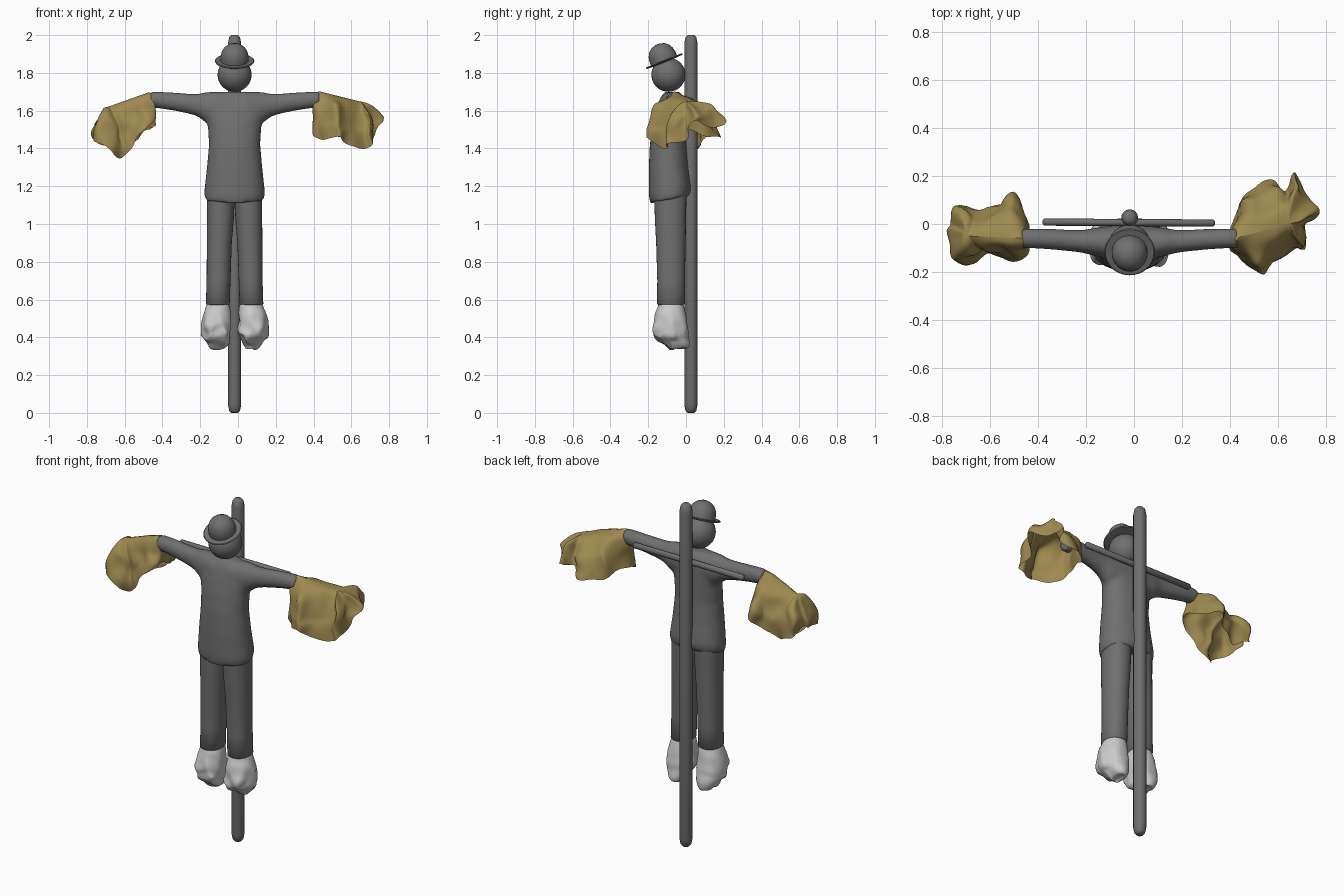
import bpy, bmesh, math
from mathutils import Vector, Matrix, noise

if "Cube" in bpy.data.objects:
    bpy.data.objects.remove(bpy.data.objects["Cube"])

MID = -0.018  # x of the post and the figure


def material(name, rgb):
    m = bpy.data.materials.new(name)
    m.diffuse_color = (*rgb, 1)
    m.use_nodes = True
    m.node_tree.nodes["Principled BSDF"].inputs["Base Color"].default_value = m.diffuse_color
    return m


DARK = material("dark_grey", (0.16, 0.16, 0.16))
PALE = material("pale_grey", (0.65, 0.65, 0.65))
STRAW = material("straw_yellow", (0.34, 0.25, 0.08))


def spline(rows, k, closed=False):
    """Catmull-Rom interpolation of number rows, k steps per span."""
    n, out = len(rows), []
    get = (lambda i: Vector(rows[i % n])) if closed else (lambda i: Vector(rows[max(0, min(n - 1, i))]))
    for i in range(n if closed else n - 1):
        p0, p1, p2, p3 = (get(i + d) for d in (-1, 0, 1, 2))
        for j in range(k):
            t = j / k
            out.append(0.5 * (2 * p1 + (p2 - p0) * t + (2 * p0 - 5 * p1 + 4 * p2 - p3) * t * t
                              + (3 * p1 - p0 - 3 * p2 + p3) * t ** 3))
    if not closed:
        out.append(Vector(rows[-1]))
    return out


def loft(bm, rings, caps=True):
    vs = [[bm.verts.new(p) for p in r] for r in rings]
    n = len(vs[0])
    for a, b in zip(vs, vs[1:]):
        for i in range(n):
            bm.faces.new((a[i], a[(i + 1) % n], b[(i + 1) % n], b[i]))
    if caps:
        bm.faces.new(vs[0][::-1])
        bm.faces.new(vs[-1])


def make(name, bm, mat, angle=50):
    bmesh.ops.remove_doubles(bm, verts=bm.verts, dist=0.0003)
    bmesh.ops.recalc_face_normals(bm, faces=bm.faces)
    me = bpy.data.meshes.new(name)
    bm.to_mesh(me)
    bm.free()
    ob = bpy.data.objects.new(name, me)
    bpy.context.collection.objects.link(ob)
    me.materials.append(mat)
    bpy.ops.object.select_all(action='DESELECT')
    ob.select_set(True)
    bpy.context.view_layer.objects.active = ob
    bpy.ops.object.shade_smooth_by_angle(angle=math.radians(angle))
    return ob


def oval(n, ra, rb, power=2.0):
    """Points of a super-ellipse."""
    pts = []
    for i in range(n):
        c, s = math.cos(2 * math.pi * i / n), math.sin(2 * math.pi * i / n)
        pts.append((ra * math.copysign(abs(c) ** (2 / power), c),
                    rb * math.copysign(abs(s) ** (2 / power), s)))
    return pts


def upright(rows, n=28, power=2.2, tilt=0.0, tilt_below=0.0):
    """Horizontal rings from rows (z, centre x, half width, y front, y back)."""
    rings = []
    for z, cx, rx, y0, y1 in rows:
        cy = (y0 + y1) / 2
        k = tilt if z < tilt_below else 0
        rings.append([(cx + a, cy + b, z + k * b) for a, b in oval(n, rx, (y1 - y0) / 2, power)])
    return rings


def lathe(profile, n=32):
    return [[(r * math.cos(2 * math.pi * i / n), r * math.sin(2 * math.pi * i / n), z)
             for i in range(n)] for r, z in profile]


# Post with tapered ends
bm = bmesh.new()
loft(bm, lathe([(0.018, 0), (0.029, 0.012), (0.035, 0.045), (0.035, 1.955), (0.029, 1.988), (0.018, 2.0)], 16))
bmesh.ops.translate(bm, verts=bm.verts, vec=(MID, 0.026, 0))
make("post", bm, DARK)

# Crossbar behind the arms
bm = bmesh.new()
loft(bm, [[(x, y + a, 1.655 + b) for a, b in oval(12, r, r * 1.15)] for x, y, r in
          [(-0.38, 0.008, 0.008), (-0.372, 0.008, 0.015), (0.328, 0.004, 0.015), (0.336, 0.004, 0.008)]])
make("crossbar", bm, DARK)

# Jacket: torso and sleeves fused into one soft skin
bm = bmesh.new()
torso = [(1.128, MID, 0.157, -0.19, 0.02), (1.17, MID, 0.161, -0.197, 0.028),
         (1.30, MID, 0.147, -0.197, 0.012), (1.42, MID, 0.136, -0.192, 0.002),
         (1.52, MID, 0.142, -0.178, 0.0), (1.60, MID, 0.165, -0.16, -0.004),
         (1.66, MID, 0.13, -0.14, -0.008), (1.70, MID, 0.07, -0.115, -0.03)]
loft(bm, upright(torso, tilt=0.18, tilt_below=1.2))
arm = [(0.05, -0.08, 1.61, 0.075, 0.09), (0.14, -0.075, 1.615, 0.06, 0.085),
       (0.20, -0.072, 1.63, 0.048, 0.06), (0.30, -0.065, 1.645, 0.044, 0.05),
       (0.40, -0.06, 1.656, 0.042, 0.045), (0.45, -0.06, 1.657, 0.041, 0.043)]
for side in (-1, 1):
    loft(bm, [[(MID + side * x, y + a, z + b) for a, b in oval(20, ry, rz)]
              for x, y, z, ry, rz in spline(arm, 4)])
jacket = make("jacket", bm, DARK)
rem = jacket.modifiers.new("fuse", 'REMESH')
rem.mode, rem.voxel_size, rem.use_smooth_shade = 'VOXEL', 0.011, True
soft = jacket.modifiers.new("soften", 'SMOOTH')
soft.factor, soft.iterations = 0.5, 8
for mod in ("fuse", "soften"):
    bpy.ops.object.modifier_apply(modifier=mod)
bpy.ops.object.shade_smooth()

# Trouser legs and stuffed feet
leg = [(0.57, 0.089, 0.056, -0.145, -0.015), (0.578, 0.089, 0.063, -0.154, -0.006),
       (0.70, 0.085, 0.063, -0.152, -0.006), (0.90, 0.081, 0.066, -0.158, -0.002),
       (1.03, 0.075, 0.071, -0.165, 0.0), (1.17, 0.072, 0.074, -0.168, 0.003)]
foot = [(0.59, 0.088, 0.053, -0.14, -0.02), (0.56, 0.089, 0.064, -0.15, -0.01),
        (0.50, 0.096, 0.075, -0.166, 0.002), (0.43, 0.098, 0.077, -0.17, 0.012),
        (0.38, 0.095, 0.062, -0.14, 0.018), (0.345, 0.092, 0.035, -0.085, 0.012),
        (0.352, 0.092, 0.012, -0.06, -0.01)]
for side, label in ((-1, "left"), (1, "right")):
    place = lambda rows: [(z, MID + side * x, r, a, b) for z, x, r, a, b in rows]
    bm = bmesh.new()
    loft(bm, upright(place(leg), 32))
    make(label + "_trouser_leg", bm, DARK)

    bm = bmesh.new()
    loft(bm, upright(spline(place(foot), 5), 48))
    for v in bm.verts:  # crumple, mostly at the lower front
        w = max(0, min(1, (0.57 - v.co.z) / 0.15)) * (1.0 if v.co.y < -0.06 else 0.4)
        v.co += noise.noise_vector(v.co * 17) * 0.022 * w
    make(label + "_foot", bm, PALE, 70)

# Head
bm = bmesh.new()
bmesh.ops.create_uvsphere(bm, u_segments=32, v_segments=20, radius=0.09,
                          matrix=Matrix.Translation((MID, -0.093, 1.79)))
make("head", bm, DARK)

# Round hat, tipped forward
bm = bmesh.new()
loft(bm, lathe([(0.07, -0.005), (0.101, -0.003), (0.105, 0.002), (0.101, 0.006), (0.074, 0.005),
                (0.074, 0.028), (0.069, 0.05), (0.057, 0.073), (0.037, 0.089), (0.014, 0.097)]))
bmesh.ops.transform(bm, verts=bm.verts,
                    matrix=Matrix.Translation((MID, -0.115, 1.861)) @ Matrix.Rotation(0.38, 4, 'X'))
make("hat", bm, DARK, 40)


# Straw hands: ragged sheets draped from a ridge down to a wavy rim
def drape(name, a, b, rim):
    a, b = Vector(a), Vector(b)
    d = b - a
    rings, steps = [], 14
    edge = spline(rim, 6, closed=True)
    for j in range(steps + 1):
        t = j / steps
        s, c = math.sin(t * math.pi / 2), math.cos(t * math.pi / 2)
        ring = []
        for p in edge:
            k = max(0, min(1, (p - a).dot(d) / d.length_squared))
            r = a + d * k
            q = Vector((r.x + (p.x - r.x) * s, r.y + (p.y - r.y) * s, p.z + (r.z - p.z) * c))
            w = math.sin(t * math.pi * 0.75)
            q += noise.noise_vector(q * 11) * 0.028 * w
            ring.append(q)
        rings.append(ring)
    bm = bmesh.new()
    loft(bm, rings, caps=False)
    make(name, bm, STRAW, 70)


drape("left_straw_hand", (-0.45, -0.06, 1.705), (-0.69, -0.05, 1.62), [
    (-0.43, -0.10, 1.56), (-0.44, 0.0, 1.52), (-0.49, 0.13, 1.48), (-0.56, 0.08, 1.43),
    (-0.64, 0.05, 1.39), (-0.70, 0.07, 1.41), (-0.75, 0.07, 1.43), (-0.76, 0.0, 1.47),
    (-0.775, -0.04, 1.45), (-0.74, -0.16, 1.42), (-0.67, -0.16, 1.39), (-0.62, -0.12, 1.34),
    (-0.57, -0.13, 1.40), (-0.49, -0.15, 1.50)])
drape("right_straw_hand", (0.42, -0.06, 1.705), (0.64, 0.0, 1.65), [
    (0.39, -0.10, 1.47), (0.40, 0.0, 1.50), (0.47, 0.13, 1.47), (0.57, 0.18, 1.46),
    (0.63, 0.15, 1.50), (0.68, 0.22, 1.55), (0.71, 0.13, 1.50), (0.77, 0.04, 1.55),
    (0.71, 0.0, 1.44), (0.71, -0.11, 1.42), (0.67, -0.10, 1.40), (0.58, -0.15, 1.42),
    (0.52, -0.21, 1.46), (0.45, -0.15, 1.44)])
